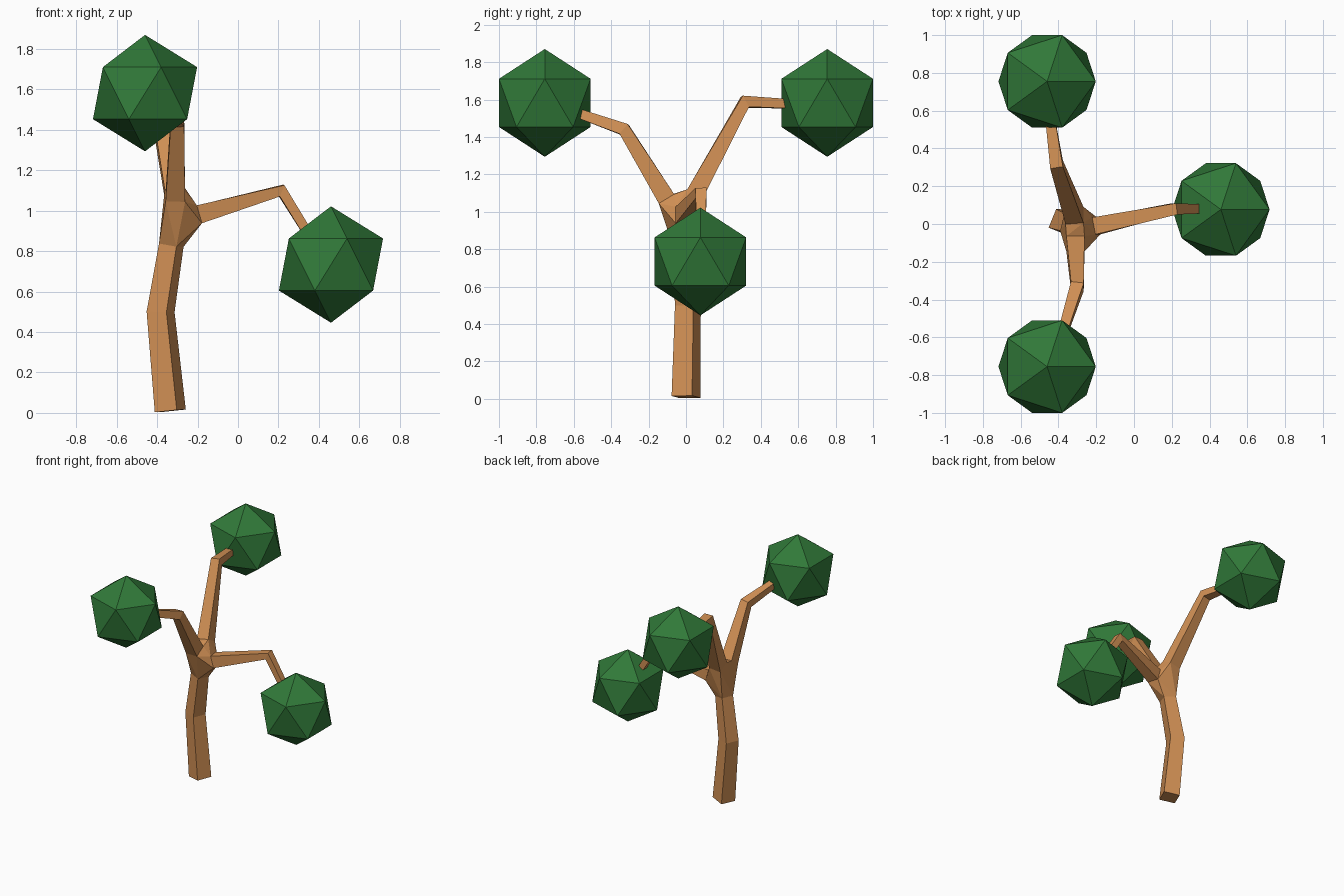
import bpy, bmesh
from mathutils import Vector

if "Cube" in bpy.data.objects:
    bpy.data.objects.remove(bpy.data.objects["Cube"])


def material(name, color):
    m = bpy.data.materials.new(name)
    m.diffuse_color = (*color, 1)
    m.use_nodes = True
    m.node_tree.nodes["Principled BSDF"].inputs["Base Color"].default_value = m.diffuse_color
    return m


bark = material("bark", (0.64, 0.28, 0.09))
leaf = material("leaf", (0.03, 0.19, 0.04))
bm = bmesh.new()


def limb(path, ref, cap_index):
    """Square tapered tube through (x, y, z, half_width) points; returns its rings."""
    pts = [Vector(p[:3]) for p in path]
    rings = []
    for i, p in enumerate(pts):
        d = Vector()
        if i > 0:
            d += (p - pts[i - 1]).normalized()
        if i < len(pts) - 1:
            d += (pts[i + 1] - p).normalized()
        d.normalize()
        u = Vector(ref)
        u = (u - d * u.dot(d)).normalized()
        v = d.cross(u)
        h = path[i][3]
        rings.append([bm.verts.new(p + h * (a * u + b * v))
                      for a, b in ((-1, -1), (1, -1), (1, 1), (-1, 1))])
    for r, s in zip(rings, rings[1:]):
        for k in range(4):
            n = (k + 1) % 4
            bm.faces.new((r[k], r[n], s[n], s[k]))
    bm.faces.new(rings[cap_index])
    return rings


# Trunk and three bent branches
trunk = limb([(-0.335, 0, 0.01, 0.059), (-0.383, 0.01, 0.5, 0.053),
              (-0.33, -0.01, 0.83, 0.047)], (0.925, -0.38, 0), 0)
right = limb([(-0.2, -0.01, 0.98, 0.046), (0.215, 0.08, 1.1, 0.03),
              (0.37, 0.08, 0.85, 0.023)], (0, 1, 0), -1)
back = limb([(-0.315, 0.045, 1.09, 0.048), (-0.41, 0.315, 1.588, 0.034),
             (-0.45, 0.6, 1.575, 0.024)], (1, 0, 0), -1)
front = limb([(-0.31, -0.105, 1.07, 0.048), (-0.3, -0.33, 1.44, 0.034),
              (-0.385, -0.6, 1.535, 0.024)], (1, 0, 0), -1)

# Fork: faceted hull joining the four limb ends
ends = [trunk[-1], right[0], back[0], front[0]]
bmesh.ops.convex_hull(bm, input=[v for r in ends for v in r])
inner = [f for f in bm.faces if any(all(v in r for v in f.verts) for r in ends)]
bmesh.ops.delete(bm, geom=inner, context='FACES_ONLY')
bmesh.ops.recalc_face_normals(bm, faces=bm.faces)
mesh = bpy.data.meshes.new("trunk_and_branches")
bm.to_mesh(mesh)
bm.free()
mesh.materials.append(bark)
bpy.context.collection.objects.link(bpy.data.objects.new("trunk_and_branches", mesh))

# Foliage balls
for name, pos in (("foliage_back", (-0.46, 0.755, 1.582)),
                  ("foliage_front", (-0.46, -0.755, 1.582)),
                  ("foliage_right", (0.46, 0.077, 0.734))):
    bpy.ops.mesh.primitive_ico_sphere_add(subdivisions=1, radius=0.288, location=pos)
    ball = bpy.context.object
    ball.name = name
    ball.data.materials.append(leaf)
